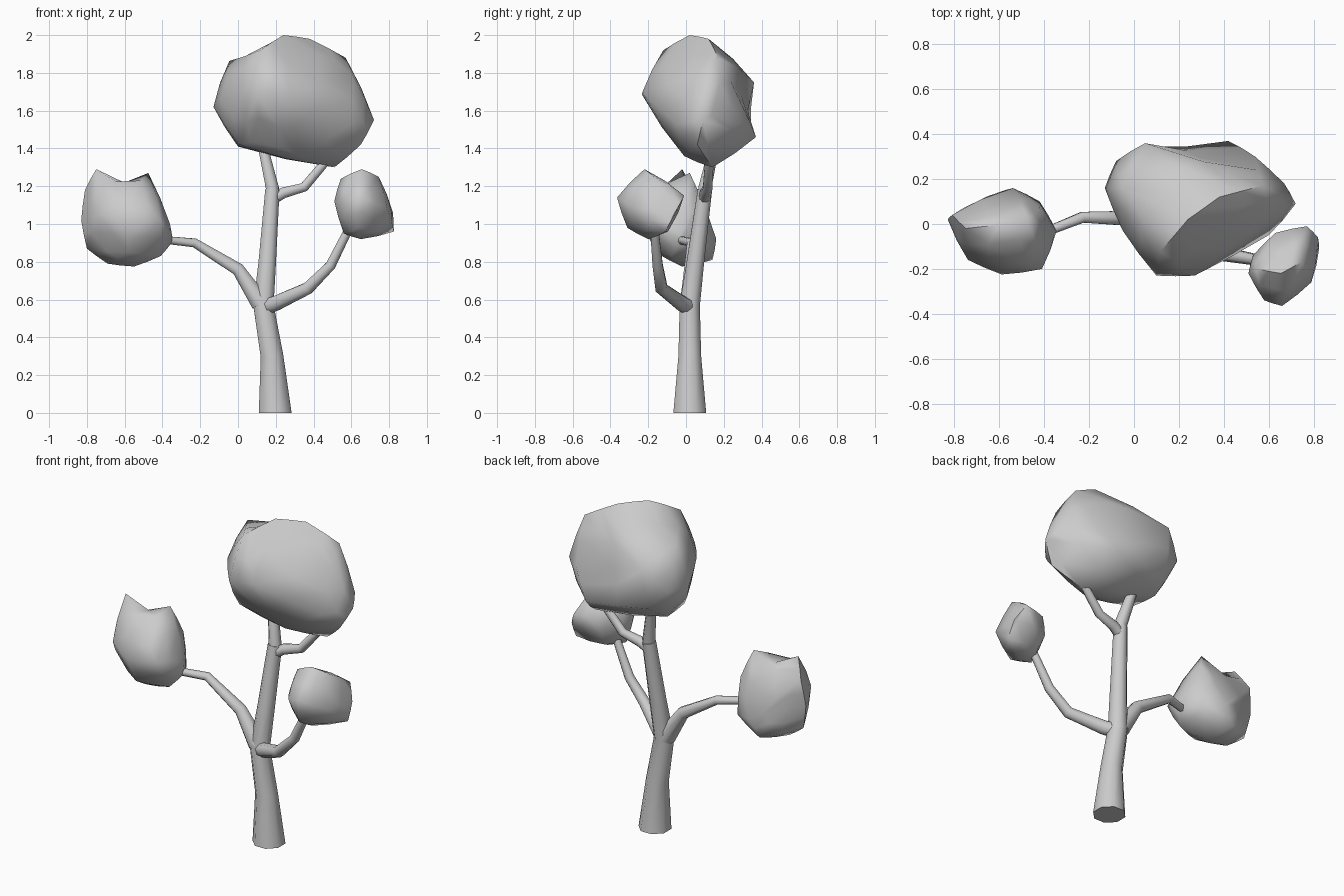
import bpy, bmesh, math
from mathutils import Vector

if "Cube" in bpy.data.objects:
    bpy.data.objects.remove(bpy.data.objects["Cube"])

def finish(bm, name, angle):
    bmesh.ops.recalc_face_normals(bm, faces=bm.faces[:])
    me = bpy.data.meshes.new(name)
    bm.to_mesh(me)
    bm.free()
    ob = bpy.data.objects.new(name, me)
    bpy.context.collection.objects.link(ob)
    bpy.ops.object.select_all(action='DESELECT')
    ob.select_set(True)
    bpy.context.view_layer.objects.active = ob
    bpy.ops.object.shade_smooth_by_angle(angle=math.radians(angle))
    return ob

def limb(name, path, sides=8, start=None):
    """Tapered tube through (x, y, z, radius) points."""
    bm = bmesh.new()
    pts = [Vector(p[:3]) for p in path]
    rings = []
    for i, p in enumerate(pts):
        t = (pts[min(i + 1, len(pts) - 1)] - pts[max(i - 1, 0)]).normalized()
        if i == 0 and start:
            t = Vector(start)
        u = Vector((0, 1, 0)).cross(t).normalized()
        v = t.cross(u)
        rings.append([bm.verts.new(p + path[i][3] * (
            u * math.cos(a) + v * math.sin(a)))
            for a in (2 * math.pi * (k + .5) / sides for k in range(sides))])
    for a, b in zip(rings, rings[1:]):
        for k in range(sides):
            j = (k + 1) % sides
            bm.faces.new((a[k], a[j], b[j], b[k]))
    bm.faces.new(rings[0])
    bm.faces.new(rings[-1])
    return finish(bm, name, 60)

def foliage(name, points, dents=()):
    """Lumpy low-poly clump: slightly rounded hull of key points, with dents."""
    bm = bmesh.new()
    for p in points:
        bm.verts.new(p)
    r = bmesh.ops.convex_hull(bm, input=bm.verts[:])
    junk = [g for g in r['geom_interior'] if isinstance(g, bmesh.types.BMVert)]
    bmesh.ops.delete(bm, geom=junk, context='VERTS')
    bmesh.ops.recalc_face_normals(bm, faces=bm.faces[:])
    bm.normal_update()
    bmesh.ops.subdivide_edges(bm, edges=bm.edges[:], cuts=1,
                              use_grid_fill=True, smooth=0.1)
    centre = sum((Vector(p) for p in points), Vector()) / len(points)
    for x, y, z, rad, depth in dents:
        c = Vector((x, y, z))
        push = (centre - c).normalized() * depth
        for v in bm.verts:
            d = (v.co - c).length
            if d < rad:
                v.co += push * (1 - d / rad)
    return finish(bm, name, 60)

# Trunk and branches
limb("trunk", [(.197, .02, 0, .094), (.18, .02, .30, .065), (.135, .02, .57, .058),
               (.155, .05, .80, .050), (.182, .10, 1.18, .041)], start=(0, 0, 1))
limb("left_branch", [(.12, .02, .58, .055), (.0, .025, .76, .037),
                     (-.23, .03, .90, .026), (-.38, -.03, .915, .022)])
limb("right_branch", [(.14, .02, .56, .045), (.20, -.025, .58, .043), (.37, -.13, .66, .035),
                      (.49, -.15, .78, .029), (.60, -.17, 1.0, .023)])
limb("top_left_branch", [(.18, .095, 1.12, .037), (.182, .10, 1.19, .037), (.12, .16, 1.46, .026)])
limb("top_right_branch", [(.18, .095, 1.13, .033), (.24, .105, 1.165, .031),
                          (.35, .115, 1.195, .027), (.49, .125, 1.36, .024)])

# Foliage clumps
foliage("crown_foliage", [
    (-.13, .16, 1.62), (-.08, .28, 1.62), (-.05, .16, 1.87), (.05, .36, 1.75), (.04, .32, 1.50),
    (.0, .18, 1.41), (.42, .37, 1.46), (.54, .30, 1.62), (.57, .17, 1.88),
    (.24, .02, 2.0), (.38, .12, 1.98), (.10, -.23, 1.68), (.27, -.23, 1.70),
    (.12, -.12, 1.92), (-.05, -.03, 1.70), (.72, .09, 1.55), (.67, .18, 1.60),
    (.65, .06, 1.42), (.51, .14, 1.30), (.33, -.01, 1.36), (.12, -.07, 1.45),
    (.01, .0, 1.42), (.36, -.16, 1.62), (.60, -.05, 1.53), (.61, .05, 1.78)],
    [(.07, .13, 1.95, .17, .06), (.25, .37, 1.66, .2, .07)])
foliage("left_foliage", [
    (-.83, .02, 1.02), (-.81, .04, 1.18), (-.75, -.02, 1.29), (-.475, .02, 1.27),
    (-.42, .07, 1.11), (-.36, -.02, 1.0), (-.345, -.03, .91), (-.41, -.08, .83),
    (-.55, -.02, .775), (-.69, -.02, .79), (-.80, 0, .87), (-.54, .16, .92),
    (-.60, .14, .81), (-.70, .10, 1.0), (-.41, -.20, 1.02), (-.59, -.225, 1.0),
    (-.74, -.16, 1.05), (-.55, -.15, 1.18), (-.58, -.16, .85), (-.42, .10, .89)],
    [(-.62, .0, 1.28, .13, .075)])
foliage("right_foliage", [
    (.51, -.22, 1.12), (.545, -.20, 1.24), (.655, -.22, 1.29), (.745, -.17, 1.25),
    (.77, -.01, 1.15), (.82, -.06, 1.06), (.825, -.11, .96), (.65, -.20, .92),
    (.56, -.22, .95), (.63, -.04, 1.14), (.53, -.14, 1.10), (.79, -.26, 1.08),
    (.66, -.365, 1.14), (.58, -.34, 1.12), (.64, -.31, .98), (.62, -.09, .97)])
